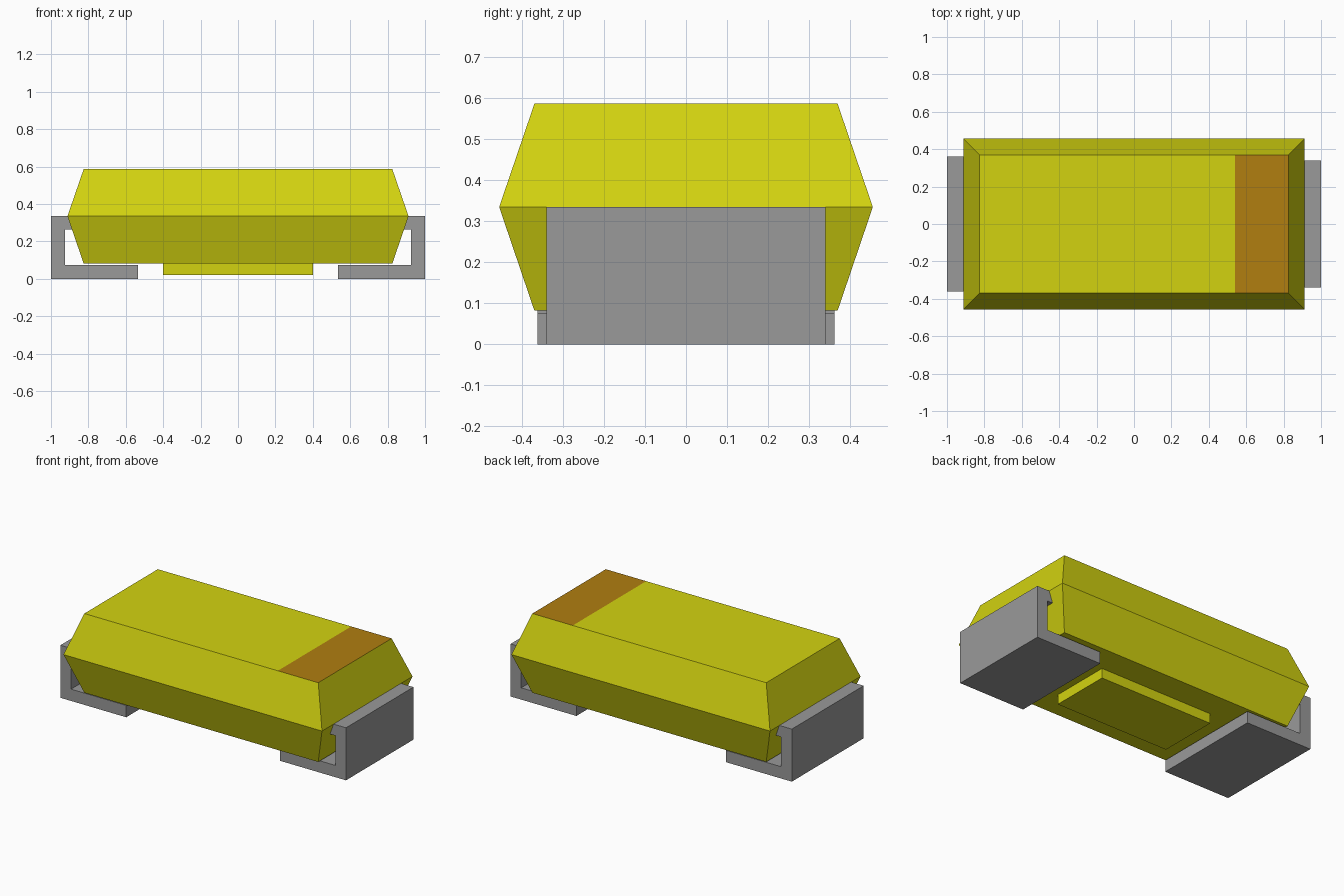
import bpy
import bmesh

cube = bpy.data.objects.get("Cube")
if cube:
    bpy.data.objects.remove(cube, do_unlink=True)


def material(name, color):
    mat = bpy.data.materials.new(name)
    mat.use_nodes = True
    mat.diffuse_color = (*color, 1)
    mat.node_tree.nodes["Principled BSDF"].inputs["Base Color"].default_value = (*color, 1)
    return mat


yellow = material("yellow", (0.65, 0.65, 0.005))
orange = material("orange_brown", (0.44, 0.21, 0.005))
grey = material("metal_grey", (0.32, 0.32, 0.32))


def finish(bm, name, *mats):
    bmesh.ops.recalc_face_normals(bm, faces=bm.faces)
    mesh = bpy.data.meshes.new(name)
    bm.to_mesh(mesh)
    bm.free()
    for mat in mats:
        mesh.materials.append(mat)
    obj = bpy.data.objects.new(name, mesh)
    bpy.context.collection.objects.link(obj)
    return obj


def loft(bm, sections):
    """Stack rectangles given as (half width, half depth, height)."""
    rings = [[bm.verts.new((sx * w, sy * d, z))
              for sx, sy in ((-1, -1), (1, -1), (1, 1), (-1, 1))]
             for w, d, z in sections]
    for low, high in zip(rings, rings[1:]):
        for i in range(4):
            j = (i + 1) % 4
            bm.faces.new((low[i], low[j], high[j], high[i]))
    bm.faces.new(rings[0])
    return bm.faces.new(rings[-1])


# Tapered body with a polarity band cut into its top face
bm = bmesh.new()
top = loft(bm, [(0.825, 0.37, 0.082), (0.912, 0.456, 0.335), (0.825, 0.37, 0.587)])
bmesh.ops.bisect_plane(bm, geom=[top, *top.edges, *top.verts],
                       plane_co=(0.54, 0, 0), plane_no=(1, 0, 0))
for face in bm.faces:
    center = face.calc_center_median()
    face.material_index = int(center.z > 0.58 and center.x > 0.54)
finish(bm, "body", yellow, orange)

# Raised pad under the body
bm = bmesh.new()
loft(bm, [(0.4, 0.195, 0.02), (0.4, 0.195, 0.09)])
finish(bm, "bottom_pad", yellow)


# Bent metal terminals, each a hooked strip extruded across the depth
def terminal(name, side, half_depth):
    profile = [(0.535, 0), (1, 0), (1, 0.335), (0.86, 0.335), (0.86, 0.265),
               (0.925, 0.265), (0.925, 0.075), (0.535, 0.075)]
    bm = bmesh.new()
    face = bm.faces.new([bm.verts.new((side * x, -half_depth, z)) for x, z in profile])
    extruded = bmesh.ops.extrude_face_region(bm, geom=[face], use_keep_orig=True)
    verts = [g for g in extruded["geom"] if isinstance(g, bmesh.types.BMVert)]
    bmesh.ops.translate(bm, verts=verts, vec=(0, 2 * half_depth, 0))
    finish(bm, name, grey)


terminal("left_terminal", 1, 0.34)
terminal("right_terminal", -1, 0.362)
